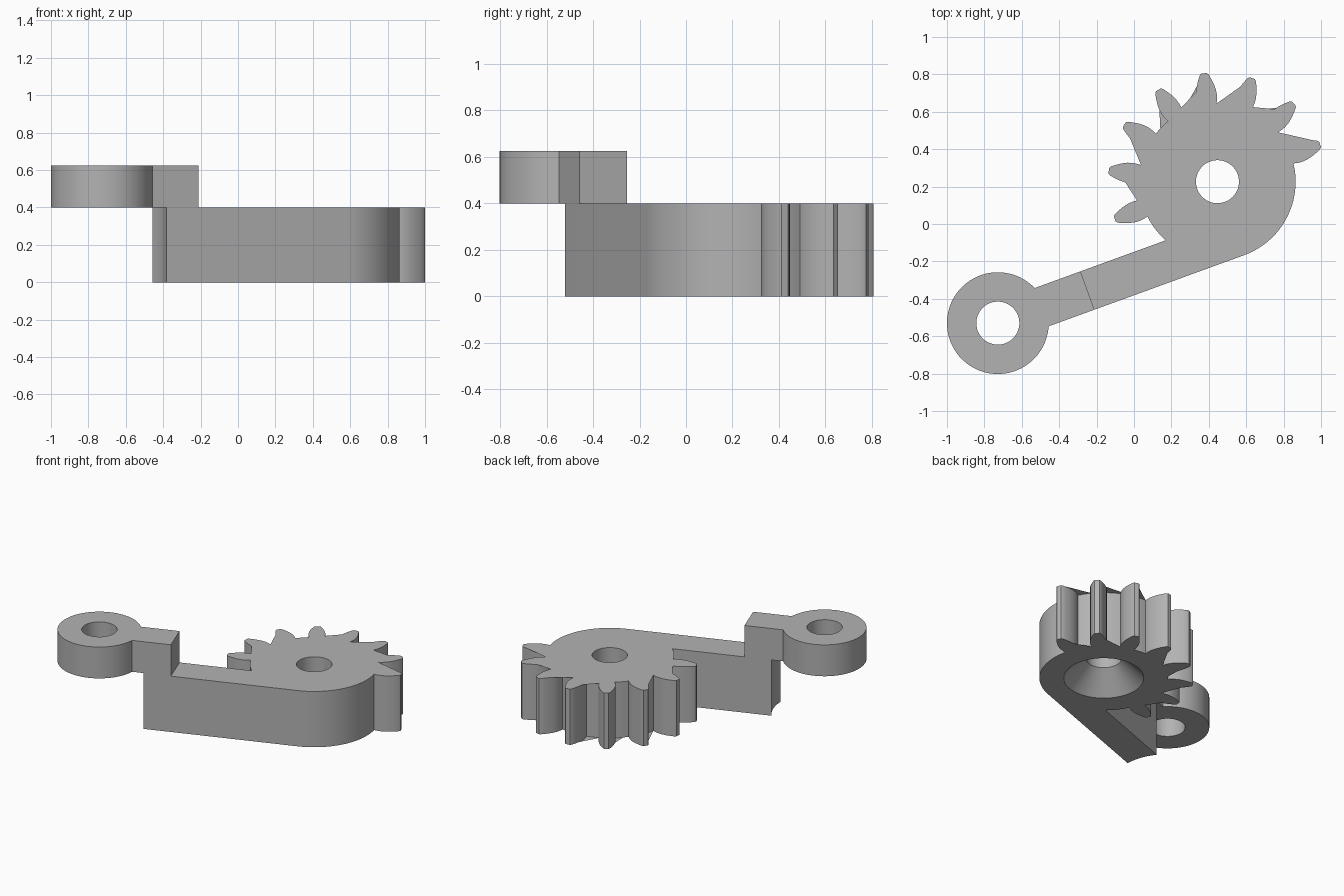
import bpy, bmesh
from math import sin, cos, asin, degrees, radians, pi
from mathutils import Matrix

cube = bpy.data.objects.get("Cube")
if cube:
    bpy.data.objects.remove(cube, do_unlink=True)

# Main sizes; the local frame has its origin in the eye and x along the arm
HALF = 0.109
HUB_R, EYE_R, HOLE_R, CLEAR_R = 0.418, 0.272, 0.115, 0.345
GEAR = (1.362, HUB_R - HALF)
LOW_TOP, TOP = 0.40, 0.625
TEETH, PITCH = 8, 360 / 14
FRAME = Matrix.Translation((-0.728, -0.53, 0)) @ Matrix.Rotation(radians(20), 4, 'Z')

grey = bpy.data.materials.new("grey plastic")
grey.use_nodes = True
colour = (0.45, 0.45, 0.45, 1)
grey.diffuse_color = colour
grey.node_tree.nodes["Principled BSDF"].inputs["Base Color"].default_value = colour


def finish(name, bm):
    bmesh.ops.recalc_face_normals(bm, faces=bm.faces)
    mesh = bpy.data.meshes.new(name)
    bm.to_mesh(mesh)
    bm.free()
    mesh.materials.append(grey)
    obj = bpy.data.objects.new(name, mesh)
    obj.matrix_world = FRAME
    bpy.context.collection.objects.link(obj)
    return obj


def prism(name, outline, z0, z1):
    bm = bmesh.new()
    face = bm.faces.new([bm.verts.new((x, y, z0)) for x, y in outline])
    new = bmesh.ops.extrude_face_region(bm, geom=[face])["geom"]
    verts = [v for v in new if isinstance(v, bmesh.types.BMVert)]
    bmesh.ops.translate(bm, verts=verts, vec=(0, 0, z1 - z0))
    return finish(name, bm)


def lathe(name, centre, profile, sides=64):
    bm = bmesh.new()
    rings = [[bm.verts.new((centre[0] + r * cos(2 * pi * i / sides),
                            centre[1] + r * sin(2 * pi * i / sides), z))
              for i in range(sides)] for r, z in profile]
    for low, high in zip(rings, rings[1:]):
        for i in range(sides):
            j = (i + 1) % sides
            bm.faces.new((low[i], low[j], high[j], high[i]))
    bm.faces.new(rings[0][::-1])
    bm.faces.new(rings[-1])
    return finish(name, bm)


def arc(centre, radius, start, end, step=4):
    count = max(1, round(abs(end - start) / step))
    angles = [radians(start + (end - start) * i / count) for i in range(count + 1)]
    return [(centre[0] + radius * cos(a), centre[1] + radius * sin(a)) for a in angles]


def cut(obj, cutter):
    mod = obj.modifiers.new("hole", 'BOOLEAN')
    mod.operation = 'DIFFERENCE'
    mod.solver = 'EXACT'
    mod.object = cutter
    bpy.ops.object.select_all(action='DESELECT')
    bpy.context.view_layer.objects.active = obj
    obj.select_set(True)
    bpy.ops.object.modifier_apply(modifier=mod.name)
    bpy.data.objects.remove(cutter, do_unlink=True)
    bpy.ops.object.shade_smooth_by_angle(angle=radians(30))


# Tooth flank as (radius, half width), mirrored for the other side
FLANK = [(0.415, 0.047), (0.435, 0.052), (0.46, 0.055), (0.49, 0.053),
         (0.52, 0.046), (0.55, 0.035), (0.575, 0.024), (0.584, 0.015)]


def tooth(angle):
    c, s = cos(radians(angle)), sin(radians(angle))
    side = [(r, -w) for r, w in FLANK] + [(r, w) for r, w in reversed(FLANK)]
    return [(GEAR[0] + x * c - y * s, GEAR[1] + x * s + y * c) for x, y in side]


# Lower arm and partial gear as one outline
root = degrees(asin(FLANK[0][1] / HUB_R))
bite = degrees(asin(HALF / CLEAR_R))
outline = arc((0, 0), CLEAR_R, bite, -bite)
angle = -90
for k in range(TEETH):
    outline += arc(GEAR, HUB_R, angle, k * PITCH - root)[:-1]
    outline += tooth(k * PITCH)
    angle = k * PITCH + root
meet = 180 - degrees(asin((HALF - GEAR[1]) / HUB_R))
outline += arc(GEAR, HUB_R, angle, meet)[1:]
gear_arm = prism("gear_arm", outline, 0, LOW_TOP)

# Shaft hole with a countersink underneath
cut(gear_arm, lathe("shaft_cutter", GEAR, [
    (HOLE_R + 0.155, -0.01), (HOLE_R, 0.145), (HOLE_R, TOP)]))

# Raised eye with its short bridge to the arm
neck = degrees(asin(HALF / EYE_R))
raised = arc((0, 0), EYE_R, neck, 360 - neck)
raised += [(0.51, -HALF), (0.51, HALF)]
eye_link = prism("eye_link", raised, LOW_TOP, TOP)
cut(eye_link, lathe("eye_cutter", (0, 0), [(HOLE_R, LOW_TOP - 0.1), (HOLE_R, TOP + 0.1)]))
